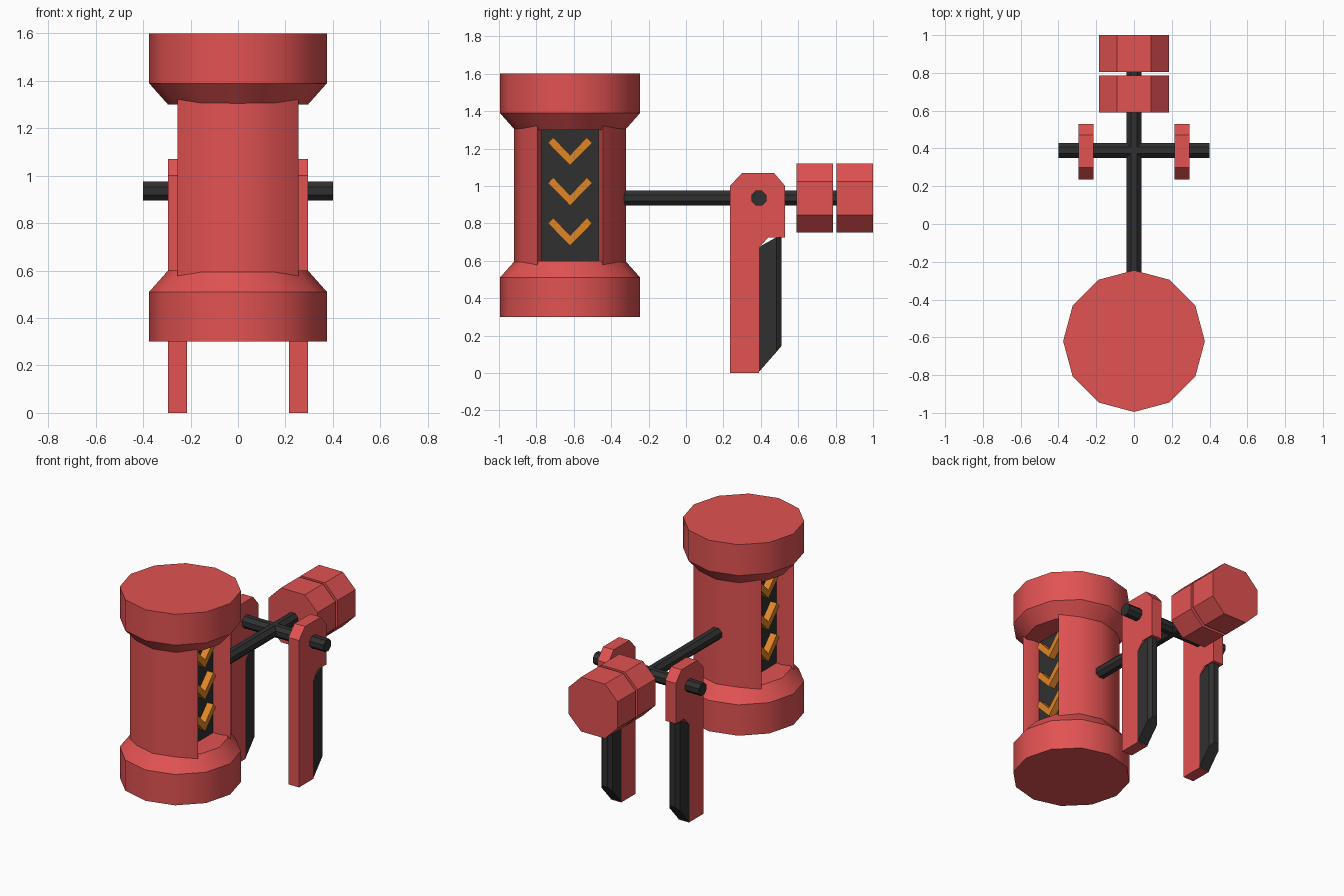
import bpy, bmesh
from math import sin, cos, pi, radians

if "Cube" in bpy.data.objects:
    bpy.data.objects.remove(bpy.data.objects["Cube"])


def material(name, rgb):
    m = bpy.data.materials.new(name)
    m.diffuse_color = (*rgb, 1)
    m.use_nodes = True
    m.node_tree.nodes["Principled BSDF"].inputs["Base Color"].default_value = m.diffuse_color
    return m


RED = material("red", (0.76, 0.085, 0.085))
DARK = material("charcoal", (0.03, 0.03, 0.03))
ORANGE = material("orange", (0.75, 0.24, 0.02))


def loft(name, rings, mat, smooth=False):
    """Skin a list of closed 3D rings and cap both ends."""
    bm = bmesh.new()
    loops = [[bm.verts.new(p) for p in ring] for ring in rings]
    n = len(loops[0])
    for a, b in zip(loops, loops[1:]):
        for i in range(n):
            j = (i + 1) % n
            bm.faces.new((a[i], a[j], b[j], b[i]))
    bm.faces.new(loops[0][::-1])
    bm.faces.new(loops[-1])
    bmesh.ops.recalc_face_normals(bm, faces=bm.faces)
    me = bpy.data.meshes.new(name)
    bm.to_mesh(me)
    bm.free()
    ob = bpy.data.objects.new(name, me)
    bpy.context.collection.objects.link(ob)
    me.materials.append(mat)
    if smooth:
        bpy.ops.object.select_all(action='DESELECT')
        ob.select_set(True)
        bpy.context.view_layer.objects.active = ob
        bpy.ops.object.shade_smooth_by_angle(angle=radians(35))
    return ob


def prism(name, pts, axis, lo, hi, mat, smooth=False):
    """Extrude a 2D profile along one axis; pts use the other two axes in order."""
    place = {'x': lambda p, t: (t, p[0], p[1]),
             'y': lambda p, t: (p[0], t, p[1]),
             'z': lambda p, t: (p[0], p[1], t)}[axis]
    return loft(name, [[place(p, t) for p in pts] for t in (lo, hi)], mat, smooth)


def ngon(n, r, cx, cy, start=0.0):
    return [(cx + r * cos(start + 2 * pi * i / n), cy + r * sin(start + 2 * pi * i / n))
            for i in range(n)]


HY, MID = -0.62, 0.95      # big drum axis and mid height
HZ = 0.935                 # shaft height

# Big drum end caps, mirrored about the drum's mid height
for name, s in (("drum_cap_top", 1), ("drum_cap_bottom", -1)):
    rings = [[(x, y, MID + s * dz) for x, y in ngon(12, r, 0, HY)]
             for r, dz in ((0.375, 0.65), (0.375, 0.44), (0.295, 0.35))]
    loft(name, rings, RED, True)

# Drum core seen as the dark recessed side panels
prism("drum_core", [(-0.14, HY - 0.2), (0.14, HY - 0.2), (0.14, HY + 0.2), (-0.14, HY + 0.2)],
      'z', 0.58, 1.32, DARK)

# Curved front and back shells of the drum
half = [(0.15, 0.26), (0.255, 0.175), (0.185, 0.153), (0.13, 0.153)]
shell = [(0, 0.3)] + half + [(-x, y) for x, y in reversed(half)]
for name, s in (("drum_shell_back", 1), ("drum_shell_front", -1)):
    prism(name, [(x, HY + s * y) for x, y in shell], 'z', 0.56, 1.34, RED, True)

# Orange chevrons on both side panels
chevron = [(-0.118, 0.12), (-0.09, 0.15), (0, 0.055), (0.09, 0.15), (0.118, 0.12), (0, 0)]
for side, s in (("right", 1), ("left", -1)):
    for k in range(3):
        pts = [(HY + y, 0.68 + 0.215 * k + z) for y, z in chevron]
        prism(f"chevron_{side}_{k + 1}", pts, 'x', s * 0.13, s * 0.187, ORANGE)

# Main shaft and cross axle
R8 = 0.04 / cos(pi / 8)
prism("main_shaft", ngon(8, R8, 0, HZ, pi / 8), 'y', -0.4, 0.9, DARK, False)
prism("cross_axle", ngon(8, R8, 0.39, HZ, pi / 8), 'x', -0.4, 0.4, DARK, False)

# Two octagonal counterweight blocks
a, b = 0.185, 0.09
octagon = [(b, a), (a, b), (a, -b), (b, -a), (-b, -a), (-a, -b), (-a, b), (-b, a)]
for name, lo, hi in (("counterweight_inner", 0.59, 0.785), ("counterweight_outer", 0.805, 1.0)):
    prism(name, [(x, HZ + z) for x, z in octagon], 'y', lo, hi, RED)

# Support legs with dark chamfered rear inserts
leg = [(0.235, 0), (0.39, 0), (0.39, 0.67), (0.44, 0.725), (0.53, 0.725),
       (0.53, 1.0), (0.47, 1.07), (0.3, 1.07), (0.235, 1.0)]
for side, s in (("right", 1), ("left", -1)):
    prism(f"leg_{side}", leg, 'x', s * 0.215, s * 0.295, RED)
    sect = [(0.215, 0.385), (0.295, 0.385), (0.295, 0.485), (0.275, 0.51),
            (0.235, 0.51), (0.215, 0.485)]
    rings = [[(s * x, y, max(0, (y - 0.39) * 1.2)) for x, y in sect],
             [(s * x, y, 0.67 if y < 0.39 else 0.727) for x, y in sect]]
    loft(f"leg_insert_{side}", rings, DARK)
